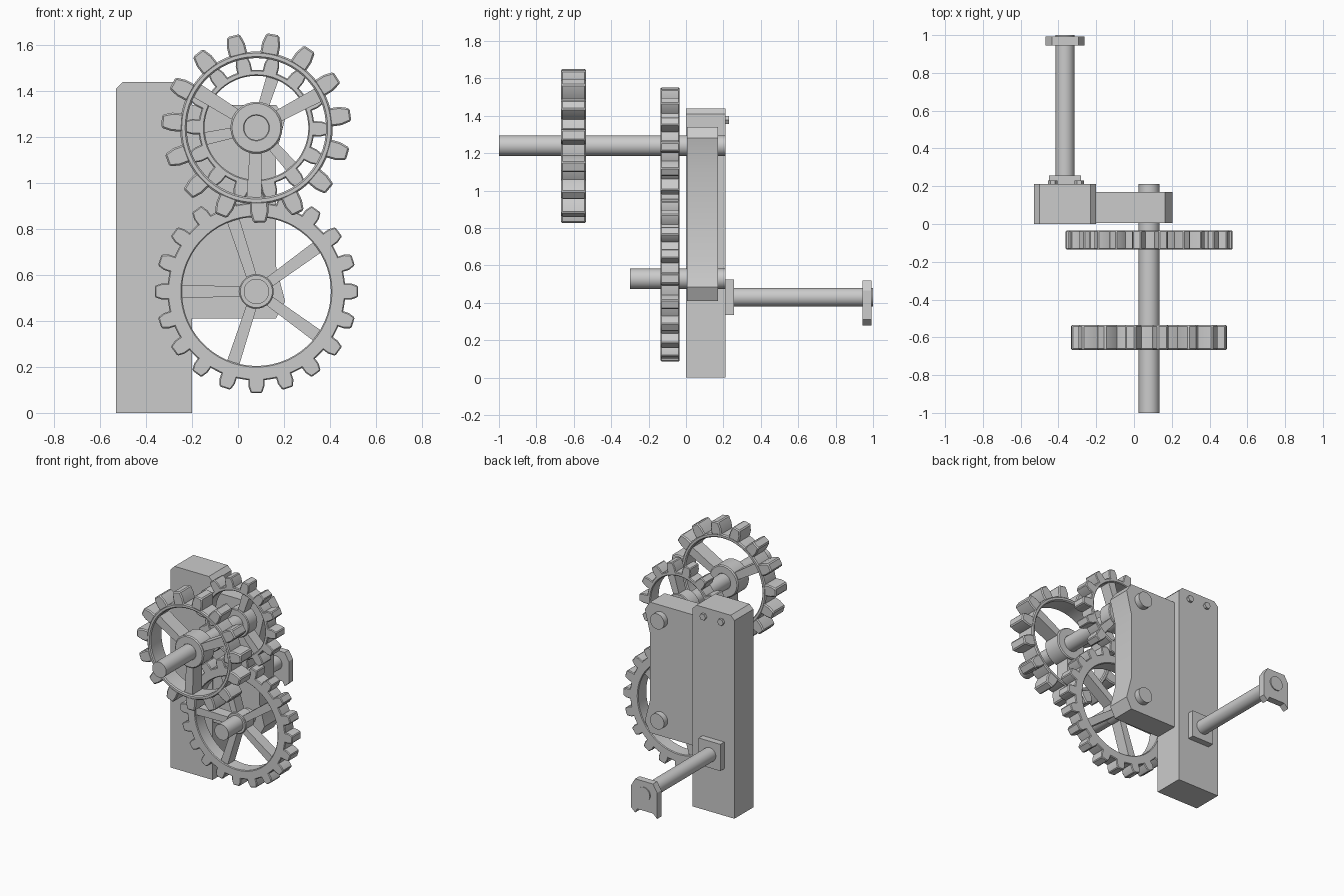
import bpy, bmesh
from math import sin, cos, pi, radians

if "Cube" in bpy.data.objects:
    bpy.data.objects.remove(bpy.data.objects["Cube"])


def finish(bm, name):
    bmesh.ops.recalc_face_normals(bm, faces=bm.faces)
    me = bpy.data.meshes.new(name)
    bm.to_mesh(me)
    bm.free()
    ob = bpy.data.objects.new(name, me)
    bpy.context.collection.objects.link(ob)
    bpy.ops.object.select_all(action='DESELECT')
    ob.select_set(True)
    bpy.context.view_layer.objects.active = ob
    bpy.ops.object.shade_smooth_by_angle(angle=radians(30))
    return ob


def circle(x, z, r, n=32):
    return [(x + r * cos(2 * pi * i / n), z + r * sin(2 * pi * i / n)) for i in range(n)]


def prism(bm, outer, y0, y1, inner=None, bevel=0):
    """Extrude an x-z outline along y, optionally with a matching inner outline."""
    part = bmesh.new()
    n = len(outer)
    loops = [[part.verts.new((x, y, z)) for x, z in pts]
             for pts in ([outer, inner] if inner else [outer]) for y in (y0, y1)]

    def bridge(a, b):
        for i in range(n):
            j = (i + 1) % n
            part.faces.new((a[i], a[j], b[j], b[i]))
    bridge(loops[0], loops[1])
    if inner:
        bridge(loops[2], loops[3])
        bridge(loops[0], loops[2])
        bridge(loops[1], loops[3])
    else:
        part.faces.new(loops[0])
        part.faces.new(loops[1])
    bmesh.ops.recalc_face_normals(part, faces=part.faces)
    if bevel:
        edges = [e for e in part.edges if e.calc_face_angle() > radians(40)]
        bmesh.ops.bevel(part, geom=edges, offset=bevel, segments=1, affect='EDGES')
    me = bpy.data.meshes.new("temp")
    part.to_mesh(me)
    part.free()
    bm.from_mesh(me)
    bpy.data.meshes.remove(me)


def solid(name, outline, y0, y1, bevel=0):
    bm = bmesh.new()
    prism(bm, outline, y0, y1, bevel=bevel)
    return finish(bm, name)


def radial(cx, cz, deg, pts):
    """Turn (distance, sideways) points about a gear centre."""
    a = radians(deg)
    return [(cx + r * cos(a) - s * sin(a), cz + r * sin(a) + s * cos(a)) for r, s in pts]


def gear(name, cz, y0, y1, tip, root, rim, hub, teeth, phase, spokes, spoke_phase,
         tooth_w, spoke_w, bevel):
    bm = bmesh.new()
    cx = 0.08
    prism(bm, circle(cx, cz, root, 60), y0, y1, circle(cx, cz, rim, 60), bevel)
    prism(bm, circle(cx, cz, hub), y0, y1, circle(cx, cz, 0.05), bevel)
    for i in range(teeth):
        mid = root + (tip - root) * 0.45
        t = [(root - 0.012, -tooth_w), (mid, -tooth_w), (tip, -tooth_w * 0.7),
             (tip, tooth_w * 0.7), (mid, tooth_w), (root - 0.012, tooth_w)]
        prism(bm, radial(cx, cz, phase + 360 * i / teeth, t), y0, y1, bevel=bevel)
    inset = (y1 - y0) * 0.1
    for i in range(spokes):
        s = [(hub - 0.02, -spoke_w * 0.8), (rim + 0.01, -spoke_w),
             (rim + 0.01, spoke_w), (hub - 0.02, spoke_w * 0.8)]
        prism(bm, radial(cx, cz, spoke_phase + 360 * i / spokes, s), y0 + inset, y1 - inset)
    return finish(bm, name)


HIGH, LOW = 1.24, 0.528

# Upright post and the bearing block beside it
solid("post", [(-0.53, 0), (-0.20, 0), (-0.20, 1.41), (-0.23, 1.44), (-0.50, 1.44),
               (-0.53, 1.41)], 0, 0.212)
solid("bearing_block", [(-0.21, 0.41), (0.165, 0.41), (0.205, 0.485), (0.165, 0.64),
                        (0.165, 1.12), (0.205, 1.28), (0.165, 1.34), (-0.21, 1.34)], 0.005, 0.17)

# Axles
solid("upper_axle", circle(0.08, HIGH, 0.055), -1.0, 0.212)
solid("lower_axle", circle(0.08, LOW, 0.055), -0.30, 0.212)

# Gears
gear("front_gear", HIGH, -0.667, -0.535, 0.413, 0.332, 0.303, 0.113, 15, 80, 3, 28,
     0.04, 0.032, 0.007)
gear("small_gear", HIGH, -0.135, -0.035, 0.315, 0.252, 0.226, 0.10, 14, -1, 3, 72,
     0.033, 0.028, 0.005)
gear("large_gear", LOW, -0.135, -0.035, 0.442, 0.387, 0.324, 0.075, 20, 0, 5, 36,
     0.035, 0.028, 0.005)

# Rear handle: mounting plate, bar and end plate
HX, HZ = -0.365, 0.43
solid("handle_mount", [(HX + x, HZ + z) for x, z in
                       [(-0.085, -0.095), (0.085, -0.095), (0.085, 0.095), (-0.085, 0.095)]],
      0.205, 0.257)
solid("handle_bar", circle(HX, HZ, 0.05), 0.21, 1.0)
solid("handle_end", [(HX + x, HZ + z) for x, z in
                     [(-0.07, 0.09), (0.07, 0.09), (0.103, 0.035), (0.103, -0.12), (0.07, -0.15),
                      (0.055, -0.12), (-0.07, -0.12), (-0.103, -0.15), (-0.103, 0.035)]],
      0.945, 0.993)

# Hex bolts on the back of the post
for i, x in enumerate((-0.43, -0.29)):
    solid(f"post_bolt_{i + 1}", circle(x, 1.377, 0.024, 6), 0.205, 0.23)
